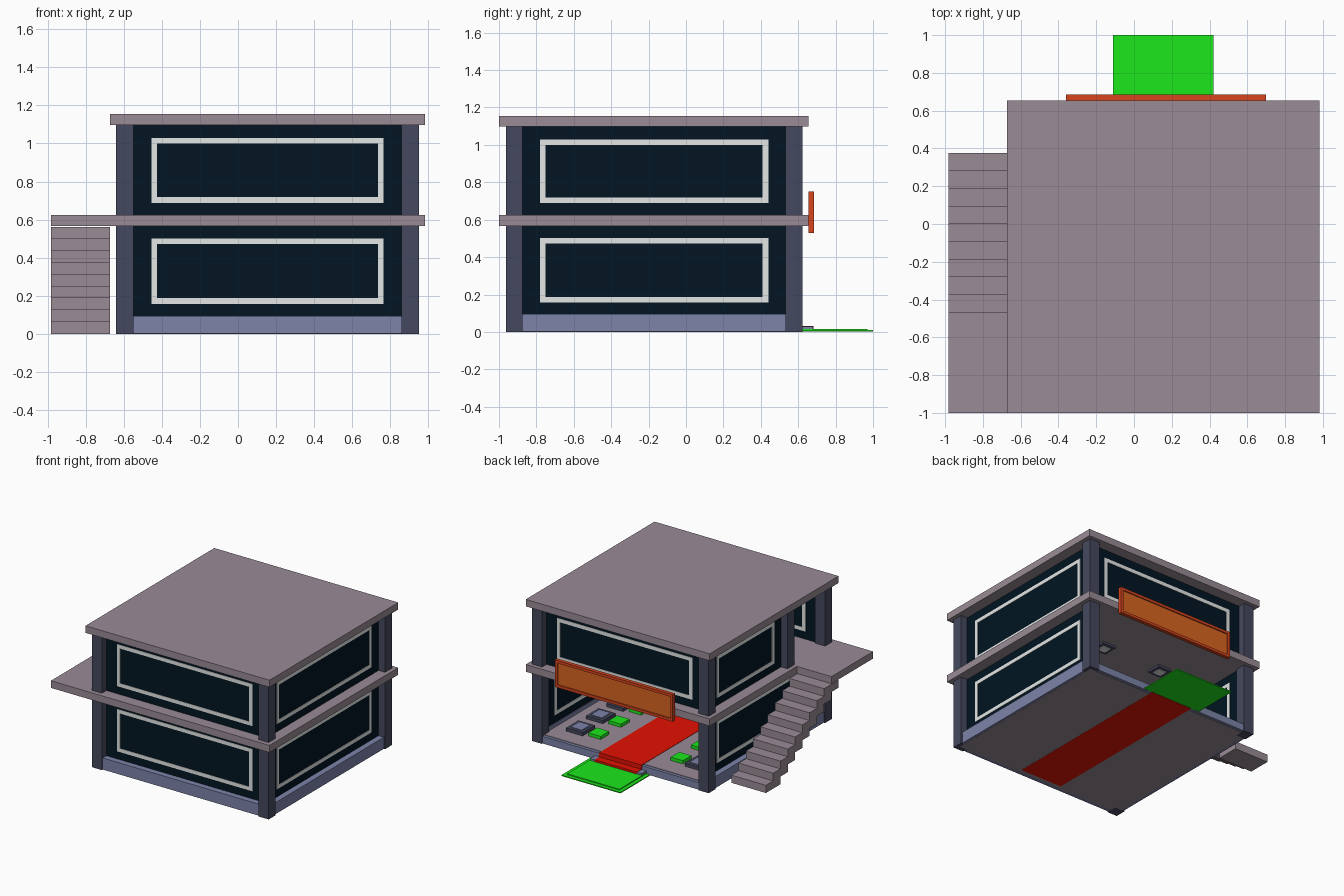
import bpy, bmesh

if "Cube" in bpy.data.objects:
    bpy.data.objects.remove(bpy.data.objects["Cube"])


def mat(name, r, g, b):
    m = bpy.data.materials.new(name)
    m.diffuse_color = (r, g, b, 1)
    m.use_nodes = True
    m.node_tree.nodes["Principled BSDF"].inputs["Base Color"].default_value = m.diffuse_color
    return m


STONE = mat("mauve_stone", .32, .26, .305)
LAV = mat("lavender", .205, .23, .4)
DARK = mat("slate_blue", .06, .066, .112)
GLASS = mat("dark_glass", .0005, .0075, .0165)
WHITE = mat("off_white", .79, .81, .81)
GREEN = mat("green", .012, .82, .012)
RED = mat("red", .77, .006, .001)
RUST = mat("rust", .67, .058, .012)
ORANGE = mat("orange", .7, .13, .015)


def boxes(name, material, *bounds):
    """One object made of axis-aligned boxes (x0, x1, y0, y1, z0, z1)."""
    bm = bmesh.new()
    for x0, x1, y0, y1, z0, z1 in bounds:
        r = bmesh.ops.create_cube(bm, size=1)
        for v in r["verts"]:
            v.co = (x1 if v.co.x > 0 else x0,
                    y1 if v.co.y > 0 else y0,
                    z1 if v.co.z > 0 else z0)
    me = bpy.data.meshes.new(name)
    bm.to_mesh(me)
    bm.free()
    me.materials.append(material)
    ob = bpy.data.objects.new(name, me)
    bpy.context.collection.objects.link(ob)
    return ob


def frame(name, axis, pos, a0, a1, z0, z1, t=.03, d=.011, material=WHITE):
    """Rectangular border standing in a wall plane; axis is the wall normal."""
    parts = [(a0, a1, z0, z0 + t), (a0, a1, z1 - t, z1),
             (a0, a0 + t, z0 + t, z1 - t), (a1 - t, a1, z0 + t, z1 - t)]
    out = []
    for p0, p1, q0, q1 in parts:
        n = (pos - d, pos + d)
        out.append((*n, p0, p1, q0, q1) if axis == "x" else (p0, p1, *n, q0, q1))
    boxes(name, material, *out)


CX = .155                       # centre line of the building in x
XL, XR, YF, YB = -.64, .95, -.963, .622
P = .09                         # pillar width
FLOOR = .06

# roof and middle slab with side landing
boxes("roof_slab", STONE, (-.672, .983, -1, .655, 1.098, 1.155))
boxes("middle_slab", STONE, (-.672, .983, -1, .655, .567, .625))
boxes("stair_landing", STONE, (-.983, -.672, -1, -.465, .567, .625))

# outside stairs, overlapping blocks
run, rise = .0935, .0625
boxes("stair_steps", STONE, *[
    (-.983, -.672, .377 - run * (i + 2), .377 - run * i, rise * i, rise * (i + 1))
    for i in range(9)])

# corner pillars and door pillar
boxes("corner_pillars", DARK, *[
    (x, x + P, y, y + P, 0, 1.1) for x in (XL, XR - P) for y in (YF, YB - P)])
boxes("door_pillar", DARK, (XL, XL + P, -.48, -.39, .62, 1.1))

# ground base: kick boards, floor and underside
boxes("base_slab", LAV, (XL + .01, XR - .01, YF + .01, YB - .005, .002, FLOOR))
boxes("kick_boards", LAV,
      (XL + P, XR - P, YF + .01, YF + .08, .001, .095),
      (XL + .01, XL + .08, YF + P, YB - P, .001, .095),
      (XR - .08, XR - .01, YF + P, YB - P, .001, .095))
boxes("floor_plate", STONE, (XL + .08, XR - .08, YF + .08, YB - .03, FLOOR, FLOOR + .004))
boxes("underside_plate", STONE, (XL + .03, XR - .03, YF + .04, YB - .03, 0, .004))

# entrance step, carpet and mat
boxes("entrance_step", LAV, (CX - .23, CX + .23, .6, .68, .002, .03))
boxes("carpet", RED,
      (CX - .19, CX + .19, YF + .08, YB, FLOOR, FLOOR + .007),
      (CX - .19, CX + .19, YB - .006, YB, .03, FLOOR + .007),
      (CX - .19, CX + .19, .61, .682, .029, .032),
      (CX - .19, CX + .19, .67, .682, .015, .032),
      (CX - .19, CX + .19, YF + .07, YB, -.001, .003))
boxes("entrance_mat", GREEN, (CX - .265, CX + .265, .622, 1, .001, .009),
      (CX - .235, CX + .235, .622, .97, .009, .016))

# glass walls with white frames
h = .008
inset = .066
wx0, wx1, wy0, wy1 = XL + inset, XR - inset, YF + inset, YB - inset
for level, z0, z1, f0, f1 in (("lower", .09, .57, .158, .502),
                              ("upper", .62, 1.1, .688, 1.03)):
    door_y = -.88 if level == "lower" else -.4
    frame_y = -.78 if level == "lower" else -.3
    boxes(level + "_front_wall", GLASS, (XL + P, XR - P, wy0 - h, wy0 + h, z0, z1))
    frame(level + "_front_frame", "y", wy0, -.455, .765, f0, f1)
    boxes(level + "_right_wall", GLASS, (wx1 - h, wx1 + h, YF + P, YB - P, z0, z1))
    frame(level + "_right_frame", "x", wx1, -.78, .44, f0, f1)
    boxes(level + "_left_wall", GLASS, (wx0 - h, wx0 + h, door_y, YB - P, z0, z1))
    frame(level + "_left_frame", "x", wx0, frame_y, .44, f0, f1)
boxes("upper_back_wall", GLASS, (XL + P, XR - P, wy1 - h, wy1 + h, .62, 1.1))
frame("upper_back_frame", "y", wy1, -.455, .765, .688, 1.03)

# blank sign board over the entrance
boxes("sign_panel", ORANGE, (-.35, .69, .657, .676, .54, .74))
frame("sign_frame", "y", .67, -.36, .70, .53, .75, t=.022, d=.015, material=RUST)

# rows of low tables and seats either side of the carpet
rows = [.37 - .26 * i for i in range(5)]
sides = (-1, 1)


def pads(x, w, d, z0, z1):
    return [(CX + s * x - w, CX + s * x + w, y - d, y + d, z0, z1)
            for s in sides for y in rows]


boxes("seats", GREEN, *pads(.37, .055, .055, FLOOR, .09))
boxes("tables", DARK, *pads(.535, .075, .08, FLOOR, .09))
boxes("table_tops", LAV, *pads(.535, .05, .055, .09, .096))

# ceiling lamps
spots = [(CX + s * .27, y) for s in sides for y in (.16, -.5)]
boxes("lamp_housings", DARK, *[(x - .06, x + .06, y - .06, y + .06, .548, .57)
                               for x, y in spots])
boxes("lamp_panels", WHITE, *[(x - .035, x + .035, y - .035, y + .035, .543, .549)
                              for x, y in spots])
